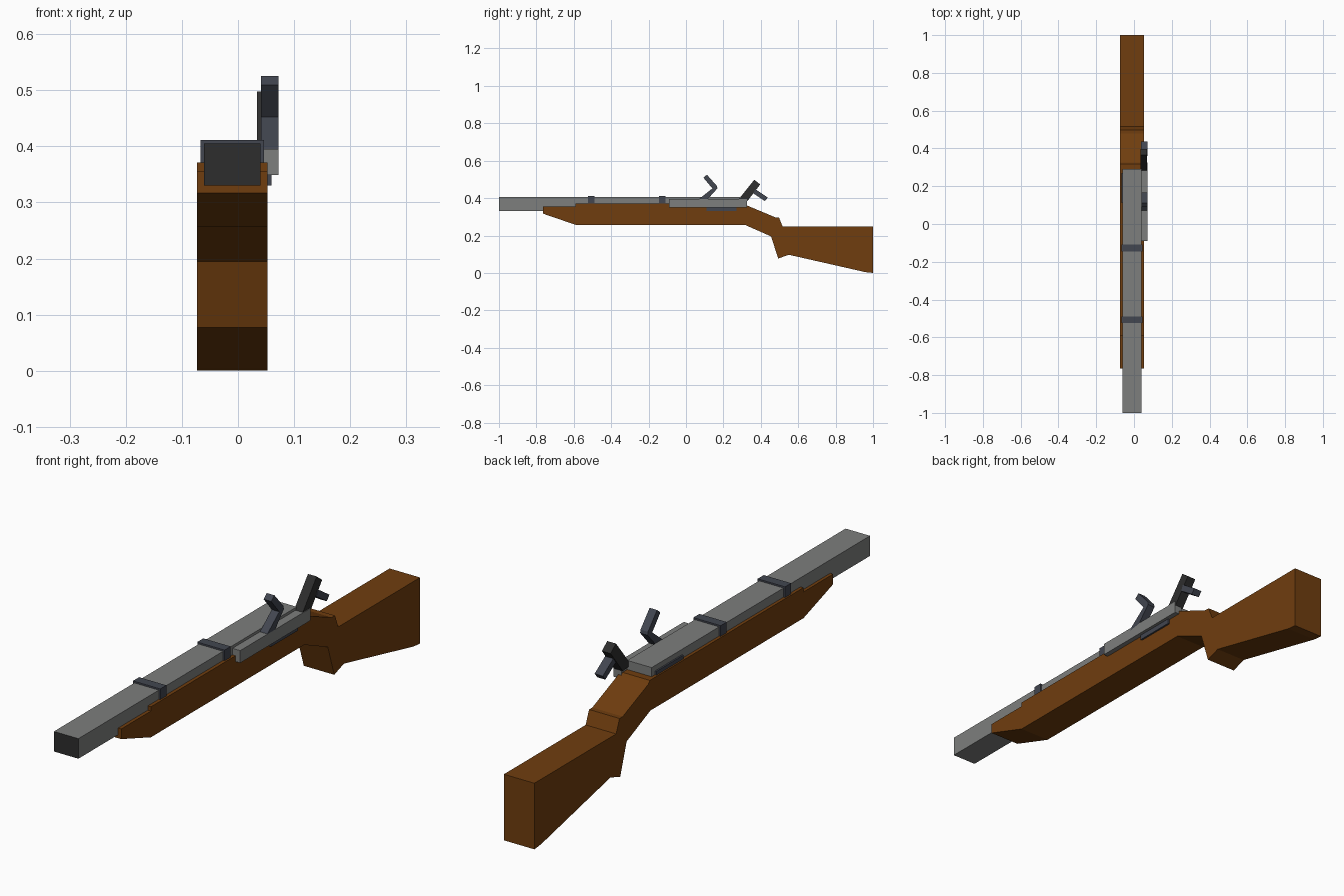
import bpy

if "Cube" in bpy.data.objects:
    bpy.data.objects.remove(bpy.data.objects["Cube"])


def material(name, rgb):
    m = bpy.data.materials.new(name)
    m.diffuse_color = (*rgb, 1)
    m.use_nodes = True
    m.node_tree.nodes["Principled BSDF"].inputs["Base Color"].default_value = m.diffuse_color
    return m


WOOD = material("brown wood", (0.16, 0.047, 0.0045))
STEEL = material("grey steel", (0.205, 0.21, 0.205))
SLATE = material("slate metal", (0.054, 0.061, 0.08))
DARK = material("dark iron", (0.027, 0.027, 0.027))


def extrude(name, profile, x0, x1, mat):
    """Side profile of (y, z) points, solid from x0 to x1."""
    area = sum(a[0] * b[1] - b[0] * a[1]
               for a, b in zip(profile, profile[1:] + profile[:1]))
    if area < 0:
        profile = profile[::-1]
    n = len(profile)
    verts = [(x, y, z) for x in (x0, x1) for y, z in profile]
    faces = [tuple(reversed(range(n))), tuple(range(n, 2 * n))]
    faces += [(i, (i + 1) % n, n + (i + 1) % n, n + i) for i in range(n)]
    mesh = bpy.data.meshes.new(name)
    mesh.from_pydata(verts, [], faces)
    mesh.materials.append(mat)
    mesh.update()
    ob = bpy.data.objects.new(name, mesh)
    bpy.context.collection.objects.link(ob)
    return ob


def box(name, x, y, z, mat):
    outline = [(y[0], z[0]), (y[1], z[0]), (y[1], z[1]), (y[0], z[1])]
    return extrude(name, outline, x[0], x[1], mat)


# Wooden stock with fore-end, wrist and butt
extrude("stock", [
    (-0.765, 0.317), (-0.59, 0.257), (0.315, 0.257), (0.455, 0.195),
    (0.493, 0.077), (0.55, 0.097), (0.96, 0.004), (1.0, 0.0),
    (1.0, 0.247), (0.517, 0.247), (0.497, 0.297), (0.478, 0.297),
    (0.327, 0.36), (0.318, 0.371), (-0.59, 0.371), (-0.59, 0.355),
    (-0.765, 0.355)], -0.073, 0.053, WOOD)

# Barrel with a dark muzzle face
barrel = box("barrel", (-0.061, 0.04), (-1.0, 0.29), (0.33, 0.405), STEEL)
barrel.data.materials.append(DARK)
for f in barrel.data.polygons:
    if f.normal.y < -0.9:
        f.material_index = 1

# Barrel bands
for name, y in (("front_band", -0.507), ("rear_band", -0.127)):
    box(name, (-0.067, 0.046), (y - 0.018, y + 0.018), (0.335, 0.411), SLATE)

# Lock plate and the bar passing beneath it
box("lock_plate", (0.04, 0.072), (-0.09, 0.325), (0.349, 0.395), STEEL)
box("lock_bar", (-0.067, 0.06), (0.11, 0.27), (0.33, 0.385), SLATE)

# Bent striking plate
extrude("frizzen", [
    (0.065, 0.385), (0.115, 0.393), (0.168, 0.452), (0.166, 0.464),
    (0.112, 0.525), (0.093, 0.509), (0.141, 0.452), (0.075, 0.399)],
    0.041, 0.072, SLATE).name = "striking_plate"

# Hammer block and its thumb lever
extrude("hammer", [(0.275, 0.385), (0.365, 0.498), (0.397, 0.473),
                   (0.325, 0.38)], 0.034, 0.07, DARK)
extrude("hammer_lever", [(0.36, 0.425), (0.422, 0.384), (0.437, 0.403),
                         (0.37, 0.448)], 0.038, 0.072, SLATE)
